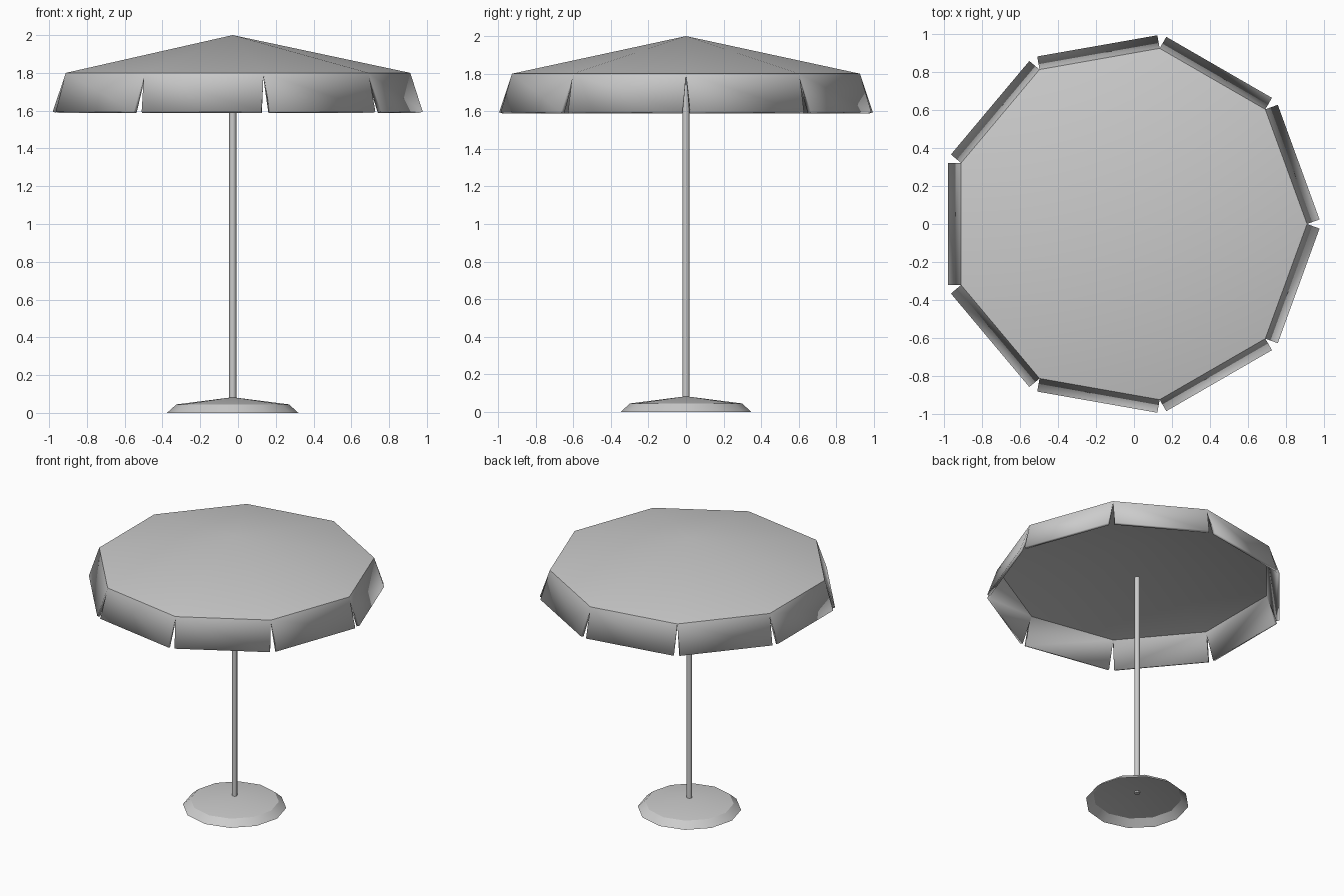
import bpy, bmesh
from math import cos, sin, pi, radians
from mathutils import Vector

if "Cube" in bpy.data.objects:
    bpy.data.objects.remove(bpy.data.objects["Cube"])

CX = -0.028     # shared axis of pole, base and canopy
N = 9           # canopy sides


def finish(name, bm, smooth=None, thickness=0):
    bmesh.ops.recalc_face_normals(bm, faces=bm.faces)
    mesh = bpy.data.meshes.new(name)
    bm.to_mesh(mesh)
    bm.free()
    ob = bpy.data.objects.new(name, mesh)
    ob.location.x = CX
    bpy.context.collection.objects.link(ob)
    if thickness:
        mod = ob.modifiers.new("thickness", 'SOLIDIFY')
        mod.thickness = thickness
        mod.offset = -1
        mod.use_even_offset = True
    if smooth:
        bpy.ops.object.select_all(action='DESELECT')
        bpy.context.view_layer.objects.active = ob
        ob.select_set(True)
        bpy.ops.object.shade_smooth_by_angle(angle=radians(smooth))
    return ob


def ring(bm, r, z, n):
    return [bm.verts.new((r * cos(2 * pi * i / n), r * sin(2 * pi * i / n), z)) for i in range(n)]


def bridge(bm, a, b):
    for i in range(len(a)):
        j = (i + 1) % len(a)
        bm.faces.new((a[i], a[j], b[j], b[i]))


def fan(bm, rim, z):
    tip = bm.verts.new((0, 0, z))
    for i in range(len(rim)):
        bm.faces.new((rim[i], rim[(i + 1) % len(rim)], tip))


# Canopy: open nine-sided cone with a separate hanging flap on every edge
bm = bmesh.new()
rim = ring(bm, 0.94, 1.80, N)
fan(bm, rim, 2.0)
for i in range(N):
    a, b = rim[i], rim[(i + 1) % N]
    out = (a.co + b.co) * 0.5
    out.z = 0
    drop = out.normalized() * 0.07 + Vector((0, 0, -0.205))
    c, d = bm.verts.new(b.co + drop), bm.verts.new(a.co + drop)
    bm.faces.new((a, d, c, b))
finish("canopy", bm, 30, thickness=0.02)

# Base: hollow shallow foot, open underneath
bm = bmesh.new()
foot = ring(bm, 0.348, 0.0, 12)
shoulder = ring(bm, 0.298, 0.045, 12)
bridge(bm, foot, shoulder)
fan(bm, shoulder, 0.083)
finish("base", bm, 30)

# Pole: stops just under the canopy
bm = bmesh.new()
low, high = ring(bm, 0.019, 0.07, 8), ring(bm, 0.019, 1.74, 8)
bridge(bm, low, high)
bm.faces.new(low)
bm.faces.new(high)
finish("pole", bm, 50)
